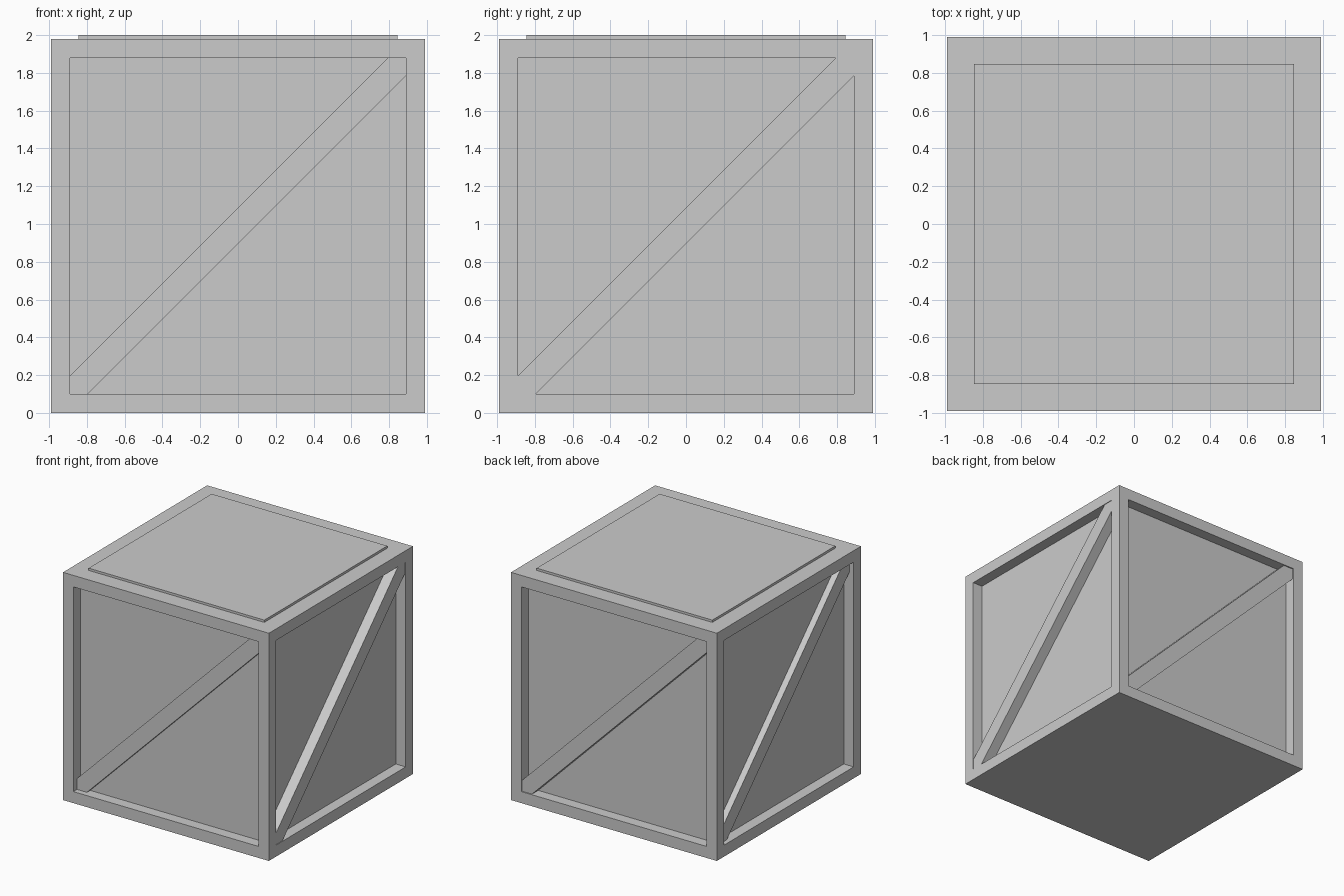
import bpy, bmesh, math
from mathutils import Matrix

if "Cube" in bpy.data.objects:
    bpy.data.objects.remove(bpy.data.objects["Cube"])

H = 0.99          # half width of the crate
B = 0.10          # frame beam thickness
P = H - 0.095     # half width of the recessed panels
TOP = 1.98        # top of the frame


def finish(bm, name):
    bmesh.ops.recalc_face_normals(bm, faces=bm.faces)
    mesh = bpy.data.meshes.new(name)
    bm.to_mesh(mesh)
    bm.free()
    obj = bpy.data.objects.new(name, mesh)
    bpy.context.collection.objects.link(obj)
    return obj


def box(name, lo, hi):
    bm = bmesh.new()
    size = [b - a for a, b in zip(lo, hi)]
    mid = [(a + b) / 2 for a, b in zip(lo, hi)]
    bmesh.ops.create_cube(bm, size=1, matrix=Matrix.Translation(mid) @ Matrix.Diagonal((*size, 1)))
    return finish(bm, name)


def brace(name, angle, recess):
    # diagonal plank clipped to the frame opening, turned to its side
    w, z0, z1, c = H - B, B, TOP - B, 0.095
    profile = [(-w, z0), (-w + c, z0), (w, z1 - c), (w, z1), (w - c, z1), (-w, z0 + c)]
    bm = bmesh.new()
    face = bm.faces.new([bm.verts.new((x, -H + recess, z)) for x, z in profile])
    ext = bmesh.ops.extrude_face_region(bm, geom=[face], use_keep_orig=True)
    moved = [g for g in ext["geom"] if isinstance(g, bmesh.types.BMVert)]
    bmesh.ops.translate(bm, verts=moved, vec=(0, H - P - recess + 0.005, 0))
    bm.transform(Matrix.Rotation(math.radians(angle), 4, 'Z'))
    return finish(bm, name)


# frame: solid base and top, four corner posts
box("base_frame", (-H, -H, 0), (H, H, B))
box("top_frame", (-H, -H, TOP - B), (H, H, TOP))
for sx in (-1, 1):
    for sy in (-1, 1):
        xs = sorted((sx * H, sx * (H - B)))
        ys = sorted((sy * H, sy * (H - B)))
        box("corner_post", (xs[0], ys[0], B), (xs[1], ys[1], TOP - B))

# recessed side panels and raised lid
box("side_panels", (-P, -P, B), (P, P, TOP - B))
box("lid_panel", (-0.845, -0.845, TOP), (0.845, 0.845, 2.0))

# one diagonal brace per side, each set at its own depth
brace("front_brace", 0, 0.05)
brace("right_brace", 90, 0.005)
brace("back_brace", 180, 0.01)
brace("left_brace", 270, 0.04)
